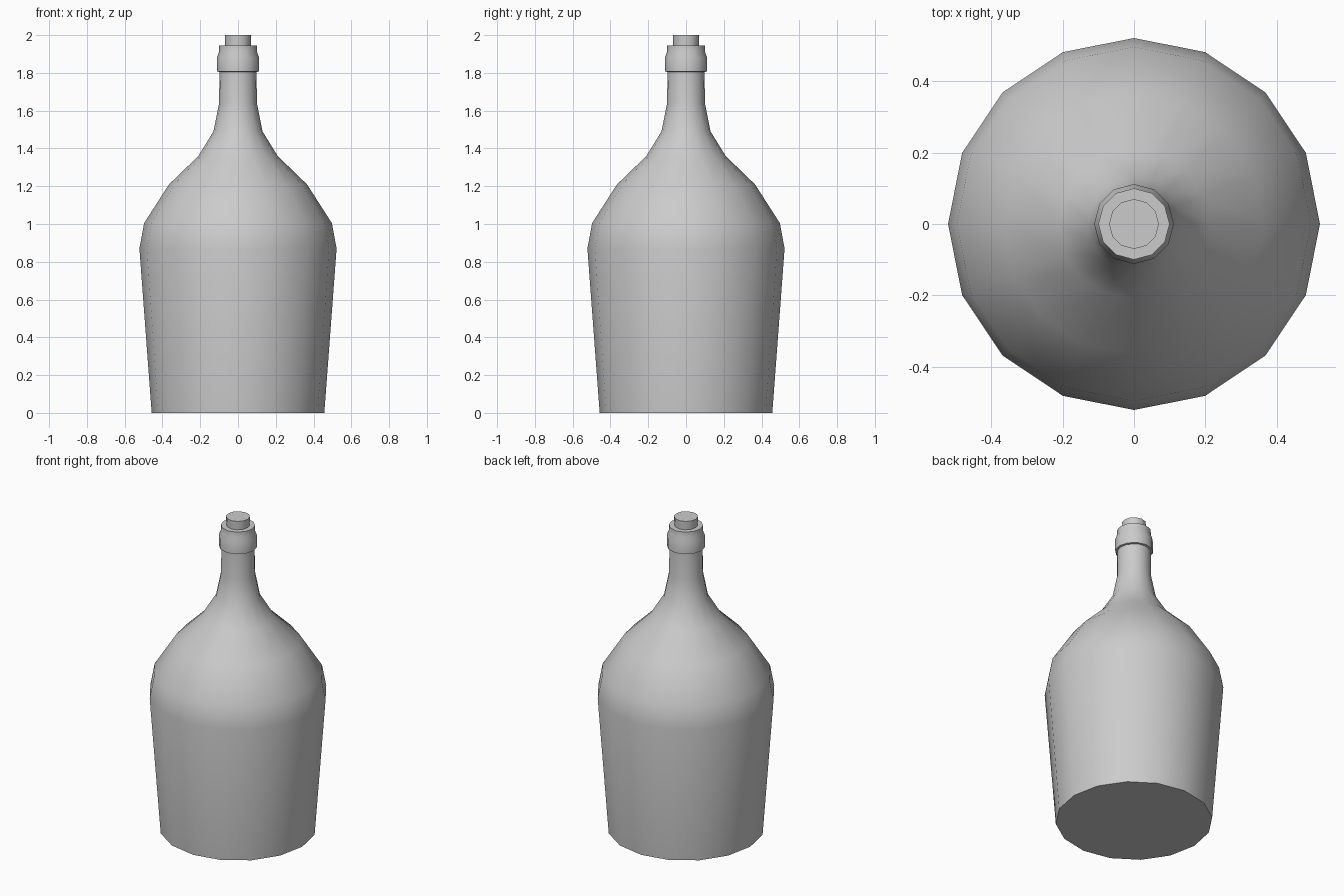
import bpy
import bmesh
from math import cos, sin, pi, radians

cube = bpy.data.objects.get("Cube")
if cube:
    bpy.data.objects.remove(cube, do_unlink=True)

grey = bpy.data.materials.new("plain_grey")
grey.use_nodes = True
colour = (0.6, 0.6, 0.6, 1)
grey.diffuse_color = colour
grey.node_tree.nodes["Principled BSDF"].inputs["Base Color"].default_value = colour


def lathe(name, profile, sides):
    """Turn a (radius, height) profile around z, closed at both ends."""
    bm = bmesh.new()
    rings = [[bm.verts.new((r * cos(2 * pi * i / sides), r * sin(2 * pi * i / sides), z))
              for i in range(sides)] for r, z in profile]
    for low, high in zip(rings, rings[1:]):
        for i in range(sides):
            j = (i + 1) % sides
            bm.faces.new((low[i], low[j], high[j], high[i]))
    bm.faces.new(rings[0][::-1])
    bm.faces.new(rings[-1])
    mesh = bpy.data.meshes.new(name)
    bm.to_mesh(mesh)
    bm.free()
    mesh.materials.append(grey)
    obj = bpy.data.objects.new(name, mesh)
    bpy.context.collection.objects.link(obj)
    bpy.ops.object.select_all(action="DESELECT")
    obj.select_set(True)
    bpy.context.view_layer.objects.active = obj
    bpy.ops.object.shade_smooth_by_angle(angle=radians(45))
    return obj


# Tapered body, rounded shoulder and neck
lathe("bottle_body", [(0.457, 0), (0.522, 0.87), (0.497, 1.005), (0.365, 1.21),
                      (0.21, 1.36), (0.13, 1.49), (0.1, 1.64), (0.098, 1.85)], 16)

# Collar around the mouth
lathe("neck_lip", [(0.098, 1.805), (0.111, 1.808), (0.112, 1.88),
                   (0.1, 1.912), (0.1, 1.945)], 12)

# Stopper
lathe("cork", [(0.066, 1.9), (0.07, 2.0)], 12)
